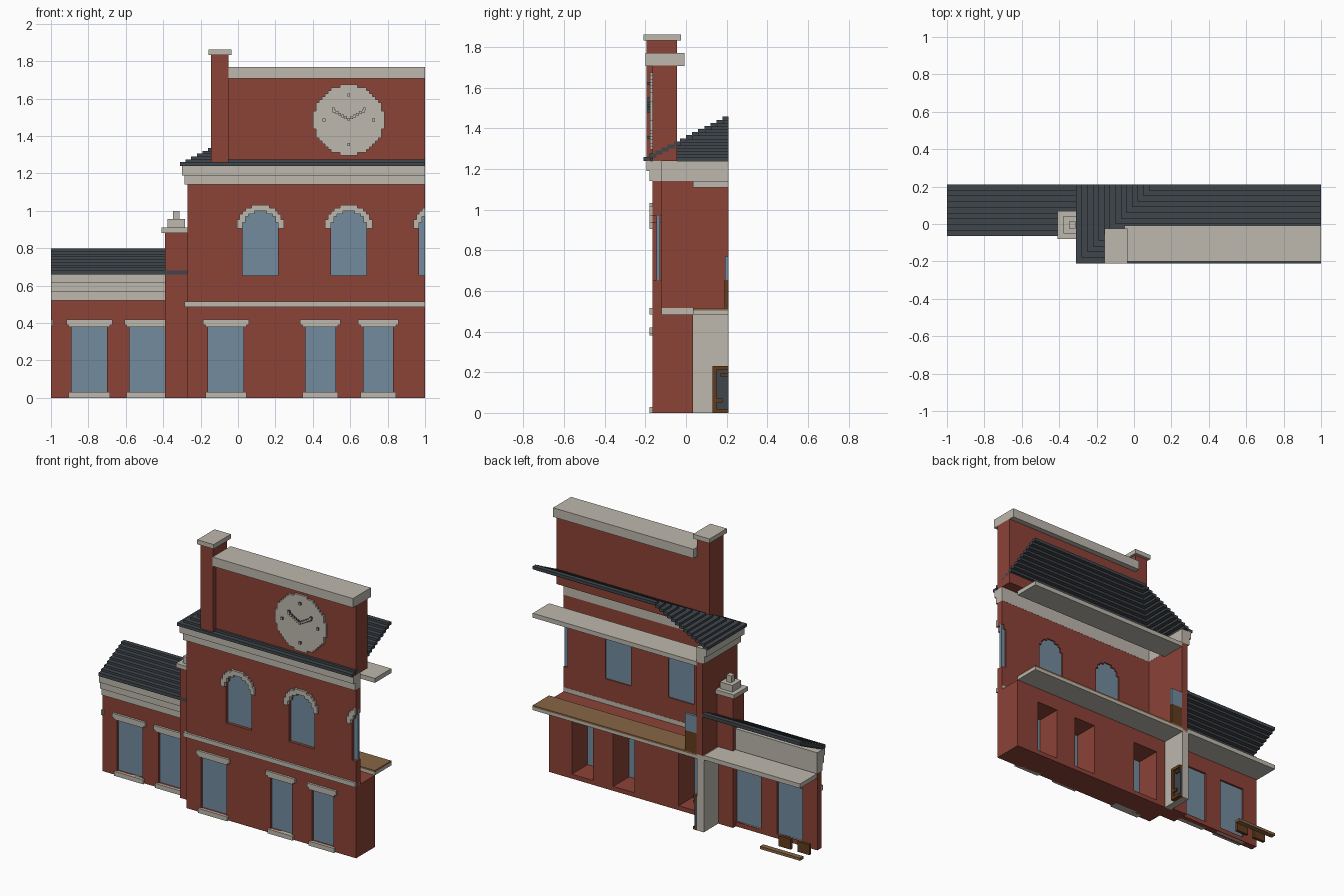
import bpy, bmesh, math

cube = bpy.data.objects.get("Cube")
if cube:
    bpy.data.objects.remove(cube, do_unlink=True)


def material(name, r, g, b):
    lin = [(c / 255 / 12.92 if c < 11 else ((c / 255 + 0.055) / 1.055) ** 2.4) for c in (r, g, b)]
    m = bpy.data.materials.new(name)
    m.use_nodes = True
    m.diffuse_color = (*lin, 1)
    m.node_tree.nodes["Principled BSDF"].inputs["Base Color"].default_value = (*lin, 1)
    return m


BRICK = material("brick red", 139, 66, 54)
STONE = material("pale stone", 189, 184, 173)
SLATE = material("dark slate", 64, 70, 76)
GLASS = material("blue glass", 114, 139, 157)
PLANK = material("light wood", 134, 101, 68)
WOOD = material("dark wood", 98, 60, 28)


def part(name, mat, boxes):
    """One object from boxes (x0, x1, y0, y1, z0, z1), cut off at x = 1 and x = -1."""
    bm = bmesh.new()
    for x0, x1, y0, y1, z0, z1 in boxes:
        x0, x1 = max(x0, -1), min(x1, 1)
        if x1 - x0 < 1e-4:
            continue
        v = [bm.verts.new((x, y, z)) for z in (z0, z1) for x, y in ((x0, y0), (x1, y0), (x1, y1), (x0, y1))]
        bm.faces.new(v[3::-1])
        bm.faces.new(v[4:])
        for i in range(4):
            j = (i + 1) % 4
            bm.faces.new((v[i], v[j], v[j + 4], v[i + 4]))
    me = bpy.data.meshes.new(name)
    bm.to_mesh(me)
    bm.free()
    me.materials.append(mat)
    ob = bpy.data.objects.new(name, me)
    bpy.context.collection.objects.link(ob)
    return ob


R, ROWS = 0.095, 6           # arch radius and its number of stepped rows
U = R / ROWS


def half_width(r, k):
    """Half width of a stepped circle in row k, snapped to the block size."""
    return round(math.sqrt(max(r * r - ((k + 0.5) * U) ** 2, 0)) / U) * U


def wall(x0, x1, y0, y1, z0, z1, openings, arched=False):
    """Wall boxes around openings (left, right, bottom, top)."""
    out, x = [], x0
    for a, b, bot, top in openings:
        out.append((x, a, y0, y1, z0, z1))
        out.append((a, b, y0, y1, z0, bot))
        if arched:
            c = (a + b) / 2
            for k in range(ROWS):
                h, z = half_width(R, k), top + k * U
                out += [(a, c - h, y0, y1, z, z + U), (c + h, b, y0, y1, z, z + U)]
            top += R
        out.append((a, b, y0, y1, top, z1))
        x = b
    out.append((x, x1, y0, y1, z0, z1))
    return [o for o in out if o[1] - o[0] > 1e-4 and o[5] - o[4] > 1e-4]


# Ground floor of the main block: thick wall with deep window niches
low = [(-0.16, 0.03, 0.03, 0.385), (0.36, 0.52, 0.03, 0.385), (0.67, 0.83, 0.03, 0.385)]
part("ground_floor_wall", BRICK, wall(-0.27, 1, -0.165, 0.035, 0, 0.485, low))
part("ground_floor_glass", GLASS, [(a, b, -0.15, -0.135, c, d) for a, b, c, d in low])

# Upper floor: thin wall with arched windows, and the side wall
up = [(c - R, c + R, 0.655, 0.905) for c in (0.12, 0.592, 1.064)]
part("upper_wall", BRICK, wall(-0.27, 1, -0.165, -0.12, 0.485, 1.14, up, True))
part("upper_side_wall", BRICK, [(-0.27, -0.225, -0.12, 0.21, 0.485, 1.14)])
part("upper_glass", GLASS, [(a, b, -0.145, -0.128, c, d + R) for a, b, c, d in up])

# Stepped arch surrounds
arches = []
for a, b, bot, top in up:
    c = (a + b) / 2
    for k in range(ROWS + 2):
        z = top + k * U
        ho = half_width(R + 2 * U, k)
        hi = half_width(R, k) if k < ROWS else 0
        arches += [(c - ho, c - hi, -0.18, -0.163, z, z + U), (c + hi, c + ho, -0.18, -0.163, z, z + U)]
part("arch_surrounds", STONE, arches)

# Low wing wall and windows
wing = [(-0.89, -0.70, 0.03, 0.385), (-0.58, -0.39, 0.03, 0.385)]
part("wing_wall", BRICK, wall(-1, -0.27, -0.02, 0.025, 0, 0.52, wing))
part("wing_glass", GLASS, [(a, b, -0.004, 0.012, c, d) for a, b, c, d in wing])

# Lintels with lower, narrower ends, and sills
trim = []
for group, y in ((low, -0.165), (wing, -0.02)):
    for a, b, bot, top in group:
        edge = -0.39 if b == -0.39 else b + 0.028
        trim.append((a - 0.028, edge, y - 0.015, y + 0.003, 0.39, 0.42))
        trim.append((a - 0.015, min(edge, b + 0.015), y - 0.015, y + 0.003, 0.38, 0.39))
        trim.append((a - 0.015, min(edge, b + 0.015), y - 0.015, y + 0.04, 0, 0.03))
trim.append((-1, -0.99, -0.035, -0.017, 0.385, 0.42))
part("lintels_and_sills", STONE, trim)

# String course and cornice, returning along the left side
bands = []
for out, z0, z1 in ((0.015, 0.485, 0.515), (0.015, 1.14, 1.19), (0.03, 1.19, 1.24)):
    bands.append((-0.27 - out, 1, -0.165 - out, -0.119, z0, z1))
    bands.append((-0.27 - out, -0.224, -0.119, 0.21, z0, z1))
part("cornice_and_string_course", STONE, bands)
part("wing_cornice", STONE, [(-1, -0.27, -0.02 - 0.012 * (i + 1), 0.027, 0.52 + 0.047 * i, 0.567 + 0.047 * i)
                             for i in range(3)])

# Floor and ceiling slabs
part("upper_floor_base", STONE, [(-0.23, 1, 0.035, 0.21, 0.485, 0.505)])
part("upper_floor_boards", PLANK, [(-0.23, 1, 0.035, 0.21, 0.505, 0.517)])
part("upper_ceiling", STONE, [(-0.225, 1, 0.035, 0.21, 1.11, 1.14)])
part("wing_ceiling", STONE, [(-1, -0.28, 0.03, 0.21, 0.49, 0.52)])
part("inner_partition", STONE, [(-0.28, -0.23, 0.035, 0.21, 0, 0.487)])

# Stepped slate roofs: hipped main roof and plain wing roof
roof = []
for i in range(14):
    x, y, z = -0.31 + 0.03 * i, -0.21 + 0.03 * i, 1.24 + 0.0152 * i
    roof.append((x, 1, y, min(y + 0.035, 0.21), z, z + 0.02))
    if y + 0.035 < 0.21:
        roof.append((x, x + 0.035, y + 0.035, 0.21, z, z + 0.02))
part("main_roof", SLATE, roof)
part("wing_roof", SLATE, [(-1, -0.27, -0.065 + 0.0306 * i, min(-0.065 + 0.0306 * i + 0.036, 0.21),
                           0.66 + 0.0147 * i, 0.682 + 0.0147 * i) for i in range(9)])

# Clock gable with coping and end pillar
part("clock_gable", BRICK, [(-0.05, 1, -0.165, -0.045, 1.24, 1.71)])
part("gable_coping", STONE, [(-0.05, 1, -0.2, -0.008, 1.708, 1.77)])
part("gable_pillar", BRICK, [(-0.145, -0.05, -0.195, -0.045, 1.25, 1.832)])
part("pillar_cap", STONE, [(-0.158, -0.035, -0.21, -0.025, 1.832, 1.862)])

# Clock face in stepped rows, with hour marks and hands
CX, CZ = 0.592, 1.485
face = []
for k in range(12):
    h = half_width(0.19, k)
    for z in (CZ + k * U, CZ - (k + 1) * U):
        face.append((CX - h, CX + h, -0.178, -0.163, z, z + U))
part("clock_face", STONE, face)
cells = [(0, 0.135), (0, -0.13), (0.133, 0), (-0.133, 0)]
for s in (-1, 1):
    cells += [(s * U * i, U * 0.55 * i + 0.005) for i in range(6)]
    cells.append((s * 0.083, 0.06))
p = 0.0075
part("clock_hands_and_marks", SLATE, [(CX + x - p, CX + x + p, -0.19, -0.177, CZ + z - p, CZ + z + p)
                                      for x, z in cells])
part("clock_hand_fronts", STONE, [(CX + x - p, CX + x + p, -0.192, -0.19, CZ + z - p, CZ + z + p)
                                  for x, z in cells])

# Pier between the blocks with a stepped finial
part("pier", BRICK, [(-0.39, -0.27, -0.065, 0.055, 0, 0.885)])
part("pier_cap", STONE, [(-0.408, -0.27, -0.08, 0.07, 0.882, 0.91)])
part("pier_finial", STONE, [(-0.33 - w, -0.33 + w, -0.005 - w, -0.005 + w, z0, z1)
                            for w, z0, z1 in ((0.047, 0.91, 0.955), (0.018, 0.955, 1.0))])

# Upper screen with a wooden base and glass top
part("screen_base", WOOD, [(-0.225, -0.14, 0.19, 0.21, 0.515, 0.655)])
part("screen_glass", GLASS, [(-0.225, -0.14, 0.193, 0.21, 0.655, 0.77)])

# Fireplace cabinet on the partition
part("cabinet_frame", WOOD, [(-0.23, -0.2, 0.13, 0.15, 0, 0.23), (-0.23, -0.2, 0.15, 0.21, 0.21, 0.23),
                             (-0.23, -0.2, 0.15, 0.21, 0, 0.02), (-0.23, -0.2, 0.15, 0.18, 0.05, 0.07),
                             (-0.23, -0.2, 0.17, 0.21, 0.18, 0.195)])
part("cabinet_panel", SLATE, [(-0.23, -0.212, 0.15, 0.21, 0.02, 0.21)])

# Low bench behind the wing
part("bench_plank", PLANK, [(-1, -0.7, 0.175, 0.21, 0, 0.018)])
part("bench_legs", WOOD, [(-0.86, -0.77, 0.09, 0.11, 0, 0.07), (-1, -0.91, 0.09, 0.11, 0, 0.07)])
